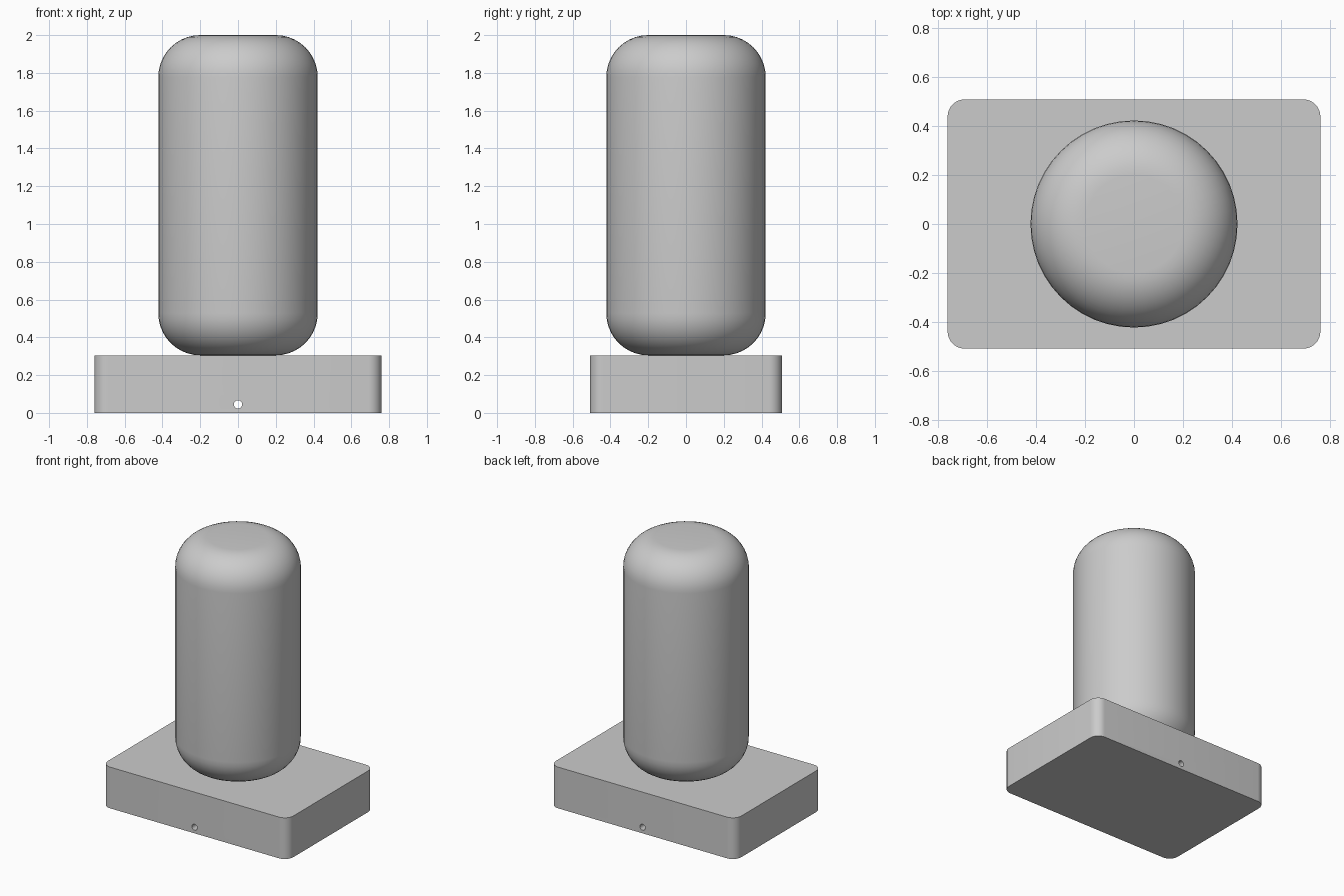
import bpy, bmesh
from math import sin, cos, pi, radians

cube = bpy.data.objects.get("Cube")
if cube:
    bpy.data.objects.remove(cube, do_unlink=True)

grey = bpy.data.materials.new("light_grey")
grey.use_nodes = True
COLOUR = (0.6, 0.6, 0.6, 1)
grey.diffuse_color = COLOUR
grey.node_tree.nodes["Principled BSDF"].inputs["Base Color"].default_value = COLOUR

BASE_TOP = 0.305


def arc(cx, cy, r, start, steps):
    """Points of a quarter circle."""
    return [(cx + r * cos(start + pi / 2 * i / steps),
             cy + r * sin(start + pi / 2 * i / steps)) for i in range(steps + 1)]


def finish(name, bm):
    bmesh.ops.recalc_face_normals(bm, faces=bm.faces)
    mesh = bpy.data.meshes.new(name)
    bm.to_mesh(mesh)
    bm.free()
    mesh.materials.append(grey)
    obj = bpy.data.objects.new(name, mesh)
    bpy.context.collection.objects.link(obj)
    return obj


def smooth(obj):
    bpy.ops.object.select_all(action='DESELECT')
    obj.select_set(True)
    bpy.context.view_layer.objects.active = obj
    bpy.ops.object.shade_smooth_by_angle(angle=radians(35))


# Base block: rounded rectangle pulled upward
hx, hy, corner = 0.76, 0.508, 0.07
outline = []
for k, (sx, sy) in enumerate([(1, 1), (-1, 1), (-1, -1), (1, -1)]):
    outline += arc(sx * (hx - corner), sy * (hy - corner), corner, k * pi / 2, 8)
bm = bmesh.new()
floor = bm.faces.new([bm.verts.new((x, y, 0)) for x, y in outline])
pulled = bmesh.ops.extrude_face_region(bm, geom=[floor], use_keep_orig=True)
top = [v for v in pulled["geom"] if isinstance(v, bmesh.types.BMVert)]
bmesh.ops.translate(bm, verts=top, vec=(0, 0, BASE_TOP))
base = finish("base_block", bm)

# Cable hole running front to back through the base
bpy.ops.mesh.primitive_cylinder_add(vertices=24, radius=0.022, depth=2,
                                    location=(0, 0, 0.045), rotation=(pi / 2, 0, 0))
cutter = bpy.context.object
cutter.name = "hole_cutter"
cutter.data.materials.append(grey)
cutter.hide_render = True
cutter.hide_set(True)
cut = base.modifiers.new("through_hole", 'BOOLEAN')
cut.operation = 'DIFFERENCE'
cut.solver = 'EXACT'
cut.object = cutter
smooth(base)

# Upright body: rounded profile spun around the z axis
radius, fillet, height = 0.422, 0.222, 2.0
profile = [(0, BASE_TOP)]
profile += arc(radius - fillet, BASE_TOP + fillet, fillet, -pi / 2, 10)
profile += arc(radius - fillet, height - fillet, fillet, 0, 10)
profile += [(0, height)]
bm = bmesh.new()
verts = [bm.verts.new((r, 0, z)) for r, z in profile]
edges = [bm.edges.new(pair) for pair in zip(verts, verts[1:])]
bmesh.ops.spin(bm, geom=verts + edges, cent=(0, 0, 0), axis=(0, 0, 1),
               angle=2 * pi, steps=48)
bmesh.ops.remove_doubles(bm, verts=bm.verts, dist=0.0001)
body = finish("rounded_body", bm)
smooth(body)
